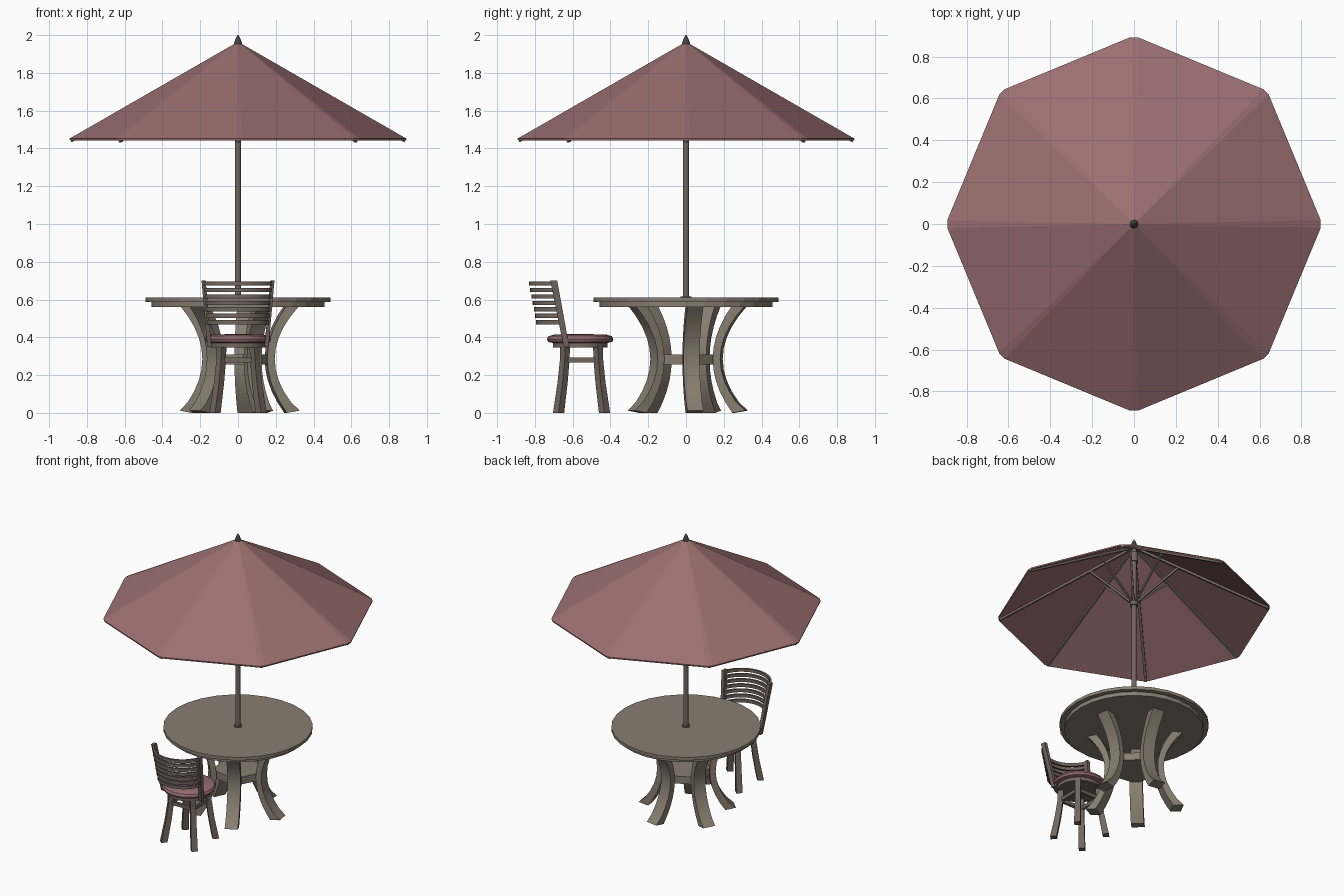
import bpy, bmesh
from math import sin, cos, pi, radians, atan2
from mathutils import Vector

if "Cube" in bpy.data.objects:
    bpy.data.objects.remove(bpy.data.objects["Cube"])


def material(name, rgb):
    m = bpy.data.materials.new(name)
    m.diffuse_color = (*rgb, 1)
    m.use_nodes = True
    m.node_tree.nodes["Principled BSDF"].inputs["Base Color"].default_value = m.diffuse_color
    return m


FABRIC = material("rose fabric", (0.33, 0.16, 0.165))
WOOD = material("table wood", (0.25, 0.21, 0.165))
CHAIR = material("chair wood", (0.17, 0.135, 0.115))
DARK = material("dark metal", (0.06, 0.055, 0.055))


def loft(name, ring_sets, mat, smooth=False):
    """Join rings of points into capped solids; one object per call."""
    bm = bmesh.new()
    for rings in ring_sets:
        vs = [[bm.verts.new(p) for p in r] for r in rings]
        n = len(vs[0])
        for a, b in zip(vs, vs[1:]):
            for i in range(n):
                j = (i + 1) % n
                bm.faces.new((a[i], a[j], b[j], b[i]))
        bm.faces.new(vs[0])
        bm.faces.new(vs[-1])
    bmesh.ops.recalc_face_normals(bm, faces=bm.faces)
    me = bpy.data.meshes.new(name)
    bm.to_mesh(me)
    bm.free()
    me.materials.append(mat)
    ob = bpy.data.objects.new(name, me)
    bpy.context.collection.objects.link(ob)
    if smooth:
        bpy.ops.object.select_all(action='DESELECT')
        ob.select_set(True)
        bpy.context.view_layer.objects.active = ob
        bpy.ops.object.shade_smooth_by_angle(angle=radians(35))
    return ob


def polar(r, a, z, cy=0.0):
    return Vector((r * cos(a), r * sin(a) + cy, z))


def turned(profile, n=24, cy=0.0, start=0.0):
    """Rings of a lathe profile of (radius, z) pairs."""
    return [[polar(r, start + 2 * pi * i / n, z, cy) for i in range(n)] for r, z in profile]


def beam(p, q, w, h):
    """Rings of a straight bar: w sideways, h upwards."""
    p, q = Vector(p), Vector(q)
    d = (q - p).normalized()
    side = d.cross(Vector((0, 0, 1))).normalized() * w / 2
    up = side.cross(d).normalized() * h / 2
    return [[c + side + up, c - side + up, c - side - up, c + side - up] for c in (p, q)]


# --- Umbrella ---
OCT = [k * pi / 4 for k in range(8)]


def octagon(r, z):
    return [polar(r, a + s * radians(1.2), z) for a in OCT for s in (-1, 1)]


loft("canopy", [[octagon(0.008, 1.96), octagon(0.892, 1.452),
                 octagon(0.89, 1.442), octagon(0.008, 1.948)]], FABRIC)
loft("canopy_ribs", [beam(polar(0.02, a, 1.932), polar(0.885, a, 1.44), 0.018, 0.018)
                     for a in OCT], CHAIR)
loft("canopy_struts", [beam(polar(0.02, a, 1.53), polar(0.29, a, 1.775), 0.012, 0.014)
                       for a in OCT], CHAIR)
loft("pole", [turned([(0.017, 0.58), (0.017, 1.94)], 16)], CHAIR, True)
loft("strut_hub", [turned([(0.026, 1.50), (0.026, 1.545)], 16)], CHAIR, True)
loft("top_collar", [turned([(0.027, 1.83), (0.027, 1.90)], 16)], CHAIR, True)
loft("pole_ring", [turned([(0.028, 0.60), (0.028, 0.617)], 16)], CHAIR, True)
loft("finial", [turned([(0.02, 1.945), (0.02, 1.96), (0.013, 1.98), (0.003, 2.0)], 12)], DARK, True)

# --- Table ---
loft("table_top", [turned([(0.49, 0.588), (0.49, 0.61)], 28)], WOOD)
loft("table_apron", [turned([(0.457, 0.56), (0.457, 0.59)], 28)], WOOD)

LEGS = [radians(225 + 72 * k) for k in range(5)]


def table_leg(a):
    out, side = polar(1, a, 0), Vector((-sin(a), cos(a), 0)) * 0.043
    rings = []
    for i in range(11):
        z = 0.57 * i / 10
        t = ((z - 0.285) / 0.285) ** 2
        inner = out * (0.15 + 0.105 * t)
        outer = out * (0.19 + 0.135 * t)
        up = Vector((0, 0, z))
        low = Vector((0, 0, z + (0.012 if i == 0 else 0)))
        rings.append([inner - side + up, outer - side + low, outer + side + low, inner + side + up])
    return rings


loft("table_legs", [table_leg(a) for a in LEGS], WOOD, True)
loft("lower_shelf", [turned([(0.172, 0.255), (0.172, 0.308)], 5, start=LEGS[0])], WOOD)

# --- Chair ---
CY = -0.56
loft("seat_cushion", [turned([(0.145, 0.37), (0.17, 0.376), (0.176, 0.39),
                              (0.168, 0.406), (0.14, 0.414), (0.05, 0.417)], 24, CY)], FABRIC, True)
loft("seat_frame", [turned([(0.145, 0.345), (0.145, 0.372)], 24, CY)], CHAIR, True)

DIAG = [pi / 4 + k * pi / 2 for k in range(4)]


def chair_leg(a):
    rings = []
    for r, z, s in ((0.172, 0, 0.021), (0.142, 0.16, 0.019), (0.126, 0.28, 0.018), (0.124, 0.36, 0.019)):
        c = polar(r, a, z, CY + 0.007)
        u, v = polar(s, a, 0), polar(s, a + pi / 2, 0)
        rings.append([c + u + v, c - u + v, c - u - v, c + u - v])
    return rings


loft("chair_legs", [chair_leg(a) for a in DIAG], CHAIR)
loft("chair_stretchers", [beam(polar(0.125, a, 0.28, CY + 0.007),
                               polar(0.125, a + pi / 2, 0.28, CY + 0.007), 0.018, 0.025)
                          for a in DIAG], CHAIR)


# Back posts lean outwards and backwards
def back_line(z):
    t = (z - 0.36) / 0.34
    return 0.152 + 0.03 * t, -0.635 - 0.065 * t


def post(s):
    rings = []
    for z, d in ((0.35, 0.014), (0.45, 0.016), (0.70, 0.018)):
        x, y = back_line(z)
        rings.append([Vector((s * x + i * 0.011, y + j * d, z))
                      for i, j in ((-1, -1), (1, -1), (1, 1), (-1, 1))])
    return rings


loft("back_posts", [post(s) for s in (-1, 1)], CHAIR)


# Slats bow backwards between the posts
def slat(z):
    c, y0 = back_line(z)
    sag = 0.128
    R = (c * c + sag * sag) / (2 * sag)
    half = atan2(c, R - sag)
    mid = y0 - sag + R
    h = 0.011
    rings = []
    for i in range(15):
        a = -pi / 2 - half + 2 * half * i / 14
        rings.append([polar(R + dr, a, z + dz, mid)
                      for dr, dz in ((-0.007, -h), (0.007, -h), (0.007, h), (-0.007, h))])
    return rings


loft("back_slats", [slat(0.48 + 0.0342 * k) for k in range(7)], CHAIR, True)
